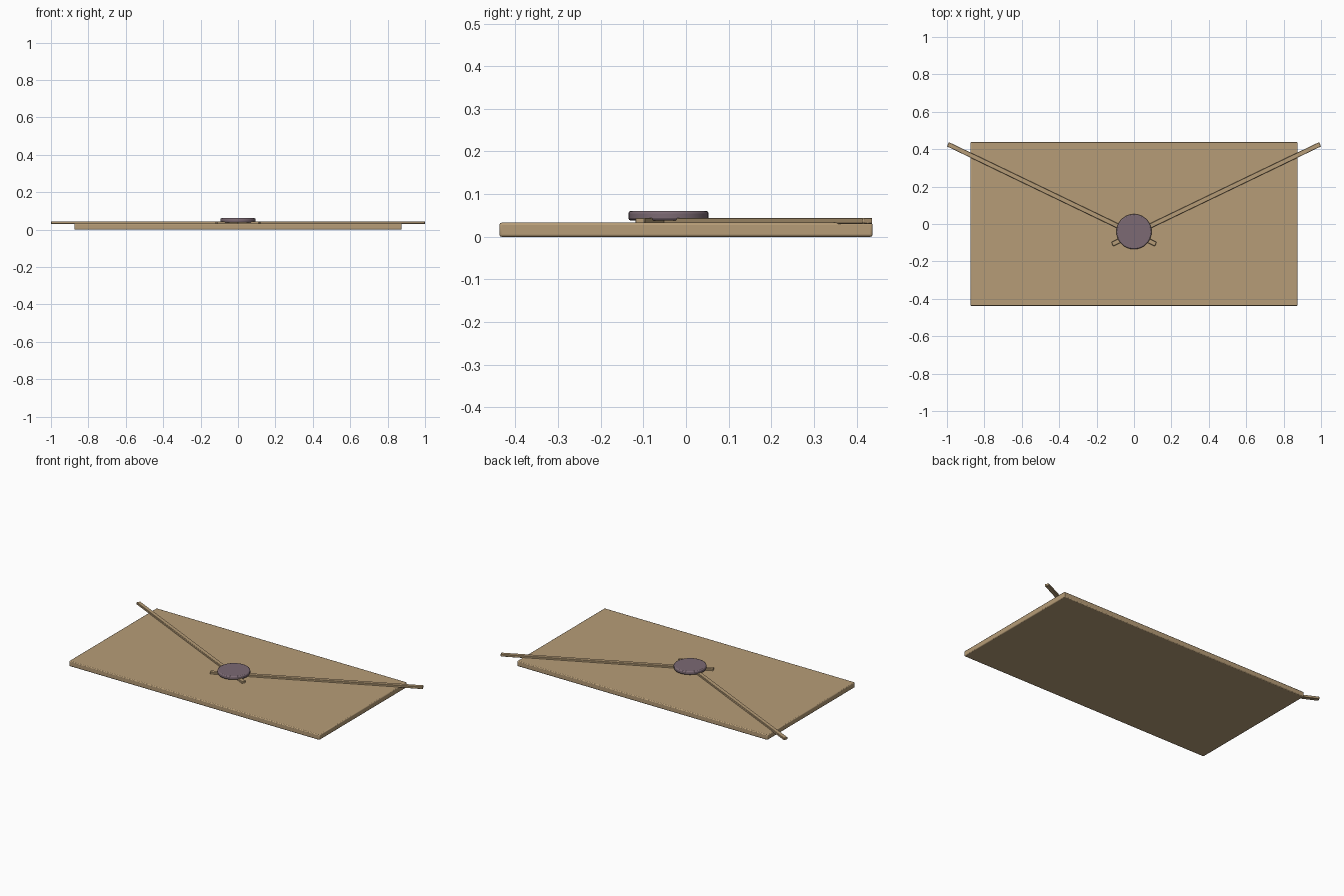
import bpy, math
from mathutils import Vector

if "Cube" in bpy.data.objects:
    bpy.data.objects.remove(bpy.data.objects["Cube"])


def material(name, color):
    m = bpy.data.materials.new(name)
    m.diffuse_color = (*color, 1)
    m.use_nodes = True
    m.node_tree.nodes["Principled BSDF"].inputs["Base Color"].default_value = m.diffuse_color
    return m


TAN = material("kraft tan", (0.47, 0.335, 0.185))
PLUM = material("dusty plum", (0.20, 0.143, 0.172))


def finish(obj, name, mat, bevel, segments):
    """Name, colour, round the edges and shade one part."""
    obj.name = name
    obj.data.materials.append(mat)
    mod = obj.modifiers.new("rounded edges", 'BEVEL')
    mod.width = bevel
    mod.segments = segments
    mod.limit_method = 'ANGLE'
    mod.angle_limit = math.radians(40)
    bpy.ops.object.shade_smooth_by_angle(angle=math.radians(35))
    return obj


def box(name, size, center, mat, bevel, segments=2, turn=0):
    bpy.ops.mesh.primitive_cube_add(size=1, location=center)
    obj = bpy.context.object
    obj.scale = size
    bpy.ops.object.transform_apply(location=False, rotation=False, scale=True)
    obj.rotation_euler.z = turn
    return finish(obj, name, mat, bevel, segments)


# Envelope body
box("envelope_body", (1.75, 0.875, 0.033), (0, 0, 0.0165), TAN, 0.005)

# Two flap edge strips crossing beneath the seal
for side, name in ((1, "flap_strip_right"), (-1, "flap_strip_left")):
    outer = Vector((side * 0.9946, 0.4262))
    inner = Vector((side * -0.1165, -0.108))
    d = outer - inner
    mid = (outer + inner) / 2
    box(name, (d.length, 0.025, 0.0145), (mid.x, mid.y, 0.03725), TAN,
        0.002, 1, math.atan2(d.y, d.x))

# Wax seal
bpy.ops.mesh.primitive_cylinder_add(vertices=32, radius=0.094, depth=0.023,
                                    location=(0, -0.041, 0.0495))
finish(bpy.context.object, "wax_seal", PLUM, 0.006, 2)
